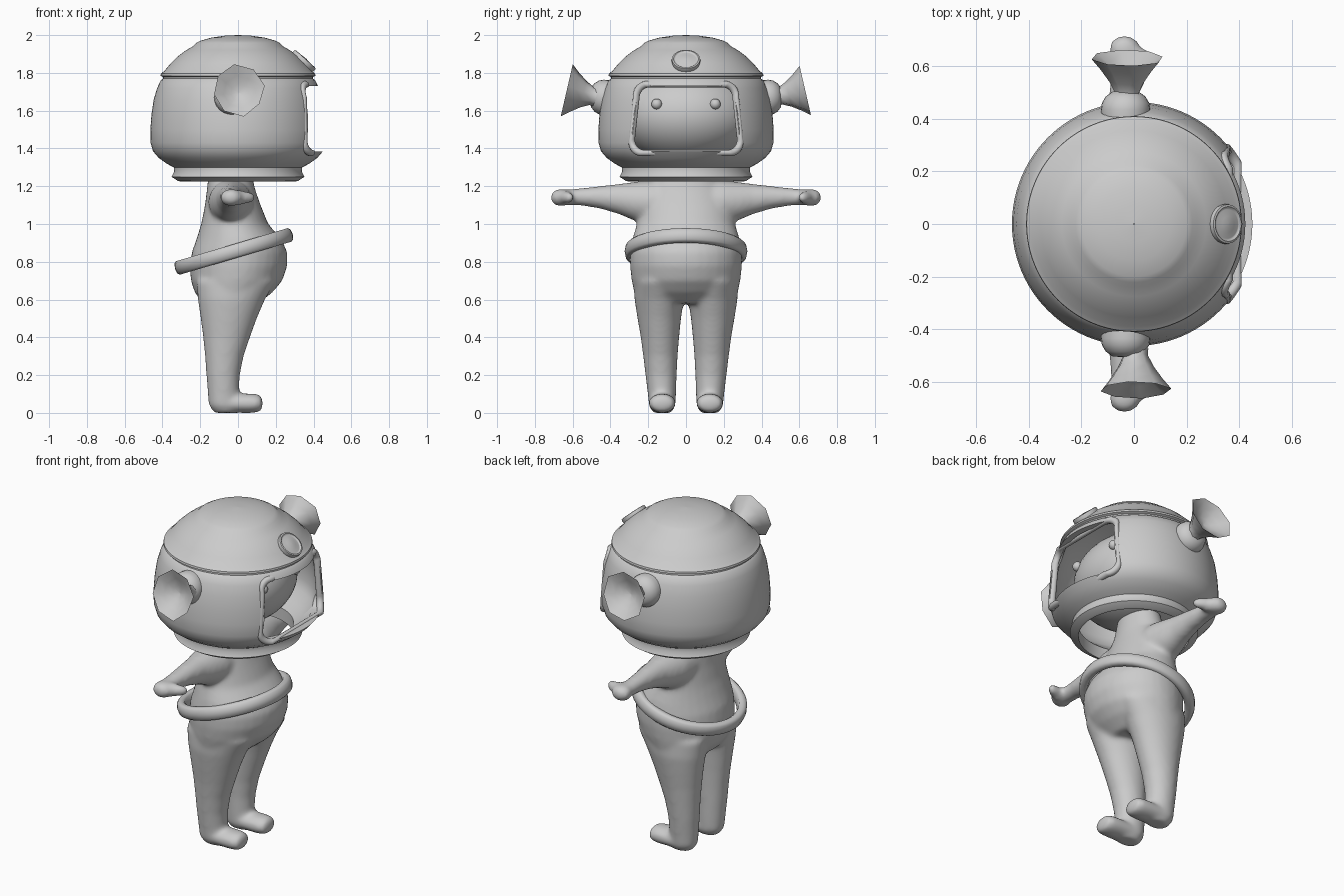
import bpy, bmesh, math, random
from mathutils import Matrix, Vector

if "Cube" in bpy.data.objects:
    bpy.data.objects.remove(bpy.data.objects["Cube"])

random.seed(4)
GREY = bpy.data.materials.new("light grey")
GREY.diffuse_color = (0.6, 0.6, 0.6, 1)
GREY.use_nodes = True
GREY.node_tree.nodes["Principled BSDF"].inputs["Base Color"].default_value = GREY.diffuse_color


def finish(bm, name, angle=40):
    bmesh.ops.recalc_face_normals(bm, faces=bm.faces)
    me = bpy.data.meshes.new(name)
    bm.to_mesh(me)
    bm.free()
    ob = bpy.data.objects.new(name, me)
    bpy.context.collection.objects.link(ob)
    me.materials.append(GREY)
    smooth(ob, angle)
    return ob


def activate(ob):
    bpy.ops.object.select_all(action='DESELECT')
    ob.select_set(True)
    bpy.context.view_layer.objects.active = ob


def smooth(ob, angle=40):
    activate(ob)
    bpy.ops.object.shade_smooth_by_angle(angle=math.radians(angle))


def apply_all(ob):
    activate(ob)
    for m in list(ob.modifiers):
        bpy.ops.object.modifier_apply(modifier=m.name)


def bridge(bm, rings, caps=True, loop=False):
    """Skin a list of point rings, with closed ends or joined into a loop."""
    vs = [[bm.verts.new(p) for p in r] for r in rings]
    n = len(vs[0])
    pairs = list(zip(vs, vs[1:])) + ([(vs[-1], vs[0])] if loop else [])
    for a, b in pairs:
        for i in range(n):
            bm.faces.new((a[i], a[(i + 1) % n], b[(i + 1) % n], b[i]))
    if caps and not loop:
        bm.faces.new(vs[0])
        bm.faces.new(vs[-1])


def lathe(bm, profile, seg=64, mat=Matrix(), loop=False, wobble=0):
    k = [1 + random.uniform(-wobble, wobble) for _ in range(seg)]
    rings = [[mat @ Vector((r * k[i] * math.cos(math.tau * i / seg),
                            r * k[i] * math.sin(math.tau * i / seg), z))
              for i in range(seg)] for r, z in profile]
    bridge(bm, rings, loop=loop)


def oval(c, u, v, n=32):
    c, u, v = Vector(c), Vector(u), Vector(v)
    return [c + u * math.cos(math.tau * i / n) + v * math.sin(math.tau * i / n) for i in range(n)]


def ball(bm, c, r, seg=32):
    bmesh.ops.create_uvsphere(bm, u_segments=seg, v_segments=seg // 2, radius=1,
                              matrix=Matrix.Translation(c) @ Matrix.Diagonal((*r, 1)))


# Body: lofted torso, legs, feet, arms and hands fused into one soft skin
bm = bmesh.new()
torso = [(.58, -.19, .11, .22), (.64, -.23, .185, .275), (.7, -.25, .235, .288), (.78, -.255, .262, .297),
         (.85, -.245, .262, .297), (.92, -.22, .23, .285), (1.0, -.195, .16, .26), (1.1, -.175, .12, .24),
         (1.18, -.165, .092, .21), (1.23, -.16, .08, .17), (1.4, -.13, .06, .12)]
bridge(bm, [oval(((a + b) / 2, 0, z), ((b - a) / 2, 0, 0), (0, w, 0)) for z, a, b, w in torso])
leg = [(.7, -.22, .2, .02, .275), (.6, -.213, .143, .012, .273), (.5, -.198, .1, .026, .257),
       (.4, -.185, .064, .036, .24), (.3, -.175, .03, .044, .227), (.2, -.168, .01, .049, .215),
       (.1, -.16, .006, .052, .203), (.04, -.155, .005, .055, .197), (.0, -.125, 0, .075, .175)]
foot = [(-.14, .035), (-.1, .05), (.06, .052), (.1, .05), (.12, .042), (.13, .025)]
arm = [(.05, 1.0, 1.235, .12), (.2, 1.0, 1.232, .115), (.28, 1.02, 1.222, .095), (.35, 1.05, 1.213, .075),
       (.45, 1.08, 1.202, .06), (.55, 1.097, 1.19, .05), (.64, 1.1, 1.183, .046)]
for s in (-1, 1):
    bridge(bm, [oval(((a + b) / 2, s * (c + d) / 2, z), ((b - a) / 2, 0, 0), (0, (d - c) / 2, 0))
                for z, a, b, c, d in leg])
    bridge(bm, [oval((x, s * .126, .051), (0, r * 1.4, 0), (0, 0, r)) for x, r in foot])
    bridge(bm, [oval((-.04, s * y, (a + b) / 2), (w, 0, 0), (0, 0, (b - a) / 2)) for y, a, b, w in arm])
    ball(bm, (-.036, s * .665, 1.14), (.06, .053, .047))
    bridge(bm, [oval((x, s * (.645 - x * .35), 1.14), (0, r, 0), (0, 0, r))
                for x, r in [(-.03, .045), (.03, .036), (.07, .028), (.09, .016)]])
body = finish(bm, "body")
rem = body.modifiers.new("fuse", 'REMESH')
rem.mode, rem.voxel_size = 'VOXEL', .012
soft = body.modifiers.new("soften", 'SMOOTH')
soft.factor, soft.iterations = .5, 14
apply_all(body)
smooth(body, 180)

# Belt: tilted rounded band
bm = bmesh.new()
tilt = Matrix.Translation((-.022, 0, .855)) @ Matrix.Rotation(math.radians(-16.5), 4, 'Y')
lathe(bm, [(.275, -.027), (.285, -.037), (.308, -.037), (.32, -.027), (.325, 0), (.32, .027),
           (.308, .037), (.285, .037), (.275, .027)], 48, tilt, loop=True)
finish(bm, "belt", 60)

# Helmet shell: outer profile with neck ring, groove and stepped cap, then inner wall
bm = bmesh.new()
lathe(bm, [(.305, 1.225), (.318, 1.228), (.352, 1.25), (.338, 1.278), (.34, 1.3), (.375, 1.318), (.42, 1.35),
           (.45, 1.385), (.463, 1.43), (.464, 1.5), (.458, 1.58), (.446, 1.66), (.428, 1.72), (.408, 1.762),
           (.396, 1.77), (.396, 1.778), (.41, 1.784), (.408, 1.796), (.39, 1.81), (.355, 1.852), (.315, 1.89),
           (.275, 1.92), (.24, 1.94), (.222, 1.958), (.2, 1.97), (.14, 1.987), (.07, 1.997), (.002, 2.0),
           (.002, 1.96), (.15, 1.94), (.26, 1.88), (.36, 1.79), (.41, 1.68), (.43, 1.55), (.43, 1.45),
           (.41, 1.39), (.35, 1.34), (.305, 1.3)], 96, loop=True)
helmet = finish(bm, "helmet")


def window(n=10, rad=.06):
    """Rounded face opening in (y, z), a little narrower at the top."""
    pts = []
    for cy, cz, a0 in ((.2, 1.67, 0), (-.2, 1.67, 90), (-.225, 1.445, 180), (.225, 1.445, 270)):
        for i in range(n):
            a = math.radians(a0 + 90 * i / (n - 1))
            pts.append((cy + rad * math.cos(a), cz + rad * math.sin(a)))
    return pts


# Face opening cut through the front of the shell
bm = bmesh.new()
bridge(bm, [[(x, y, z) for y, z in window()] for x in (.1, .7)])
cutter = finish(bm, "window_cutter")
cutter.hide_render = True
cut = helmet.modifiers.new("window", 'BOOLEAN')
cut.object, cut.operation, cut.solver = cutter, 'DIFFERENCE', 'EXACT'
apply_all(helmet)
bpy.data.objects.remove(cutter)
smooth(helmet, 40)

# Raised frame following the curved edge of the opening
bm = bmesh.new()
outline = window()
rings = []
for y, z in outline:
    r = .452 - .04 * max(0, (z - 1.55) / .18) ** 2 + .008
    x = math.sqrt(r * r - y * y)
    out = Vector((x, y, 0)).normalized()
    side = Vector((0, y, (z - 1.56) * 1.6)).normalized()
    side = (side - out * side.dot(out)).normalized()
    rings.append(oval(Vector((x, y, z)) - out * .008 + side * .012, out * .02, side * .02, 12))
bridge(bm, rings, loop=True)
finish(bm, "window_frame", 80)

# Head and eyes inside the helmet
bm = bmesh.new()
ball(bm, (-.02, 0, 1.58), (.33, .37, .26), 48)
finish(bm, "head")
for s, side in ((-1, "right"), (1, "left")):
    bm = bmesh.new()
    ball(bm, (.275, s * .155, 1.635), (.028, .028, .028), 20)
    finish(bm, side + "_eye")

# Round badge with a raised rim on the cap
bm = bmesh.new()
face = Matrix.Translation((.35, 0, 1.865)) @ Matrix.Rotation(math.radians(42), 4, 'Y')
lathe(bm, [(.07, -.03), (.076, .0), (.074, .01), (.066, .012), (.06, .006), (.055, .006),
           (.03, .013), (.002, .015)], 40, face)
finish(bm, "badge", 50)

# Side horns: rounded mount and a flared, faceted cup
for s, side, cx in ((-1, "right", .005), (1, "left", -.025)):
    turn = Matrix.Rotation(math.radians(-90 * s), 4, 'X')
    bm = bmesh.new()
    lathe(bm, [(.09, -.04), (.094, 0), (.09, .025), (.075, .05), (.05, .068), (.002, .072)], 24,
          Matrix.Translation((-.032, s * .435, 1.67)) @ turn)
    finish(bm, side + "_horn_mount", 50)
    bm = bmesh.new()
    lean = Matrix.Rotation(math.radians(13 * s), 4, 'X')
    lathe(bm, [(.05, -.01), (.048, .015), (.07, .06), (.105, .11), (.138, .15), (.125, .142),
               (.085, .115), (.045, .09), (.002, .08)], 8,
          Matrix.Translation((cx, s * .485, 1.675)) @ lean @ turn
          @ Matrix.Rotation(math.radians(10), 4, 'Z'), wobble=.06)
    finish(bm, side + "_horn", 70)
